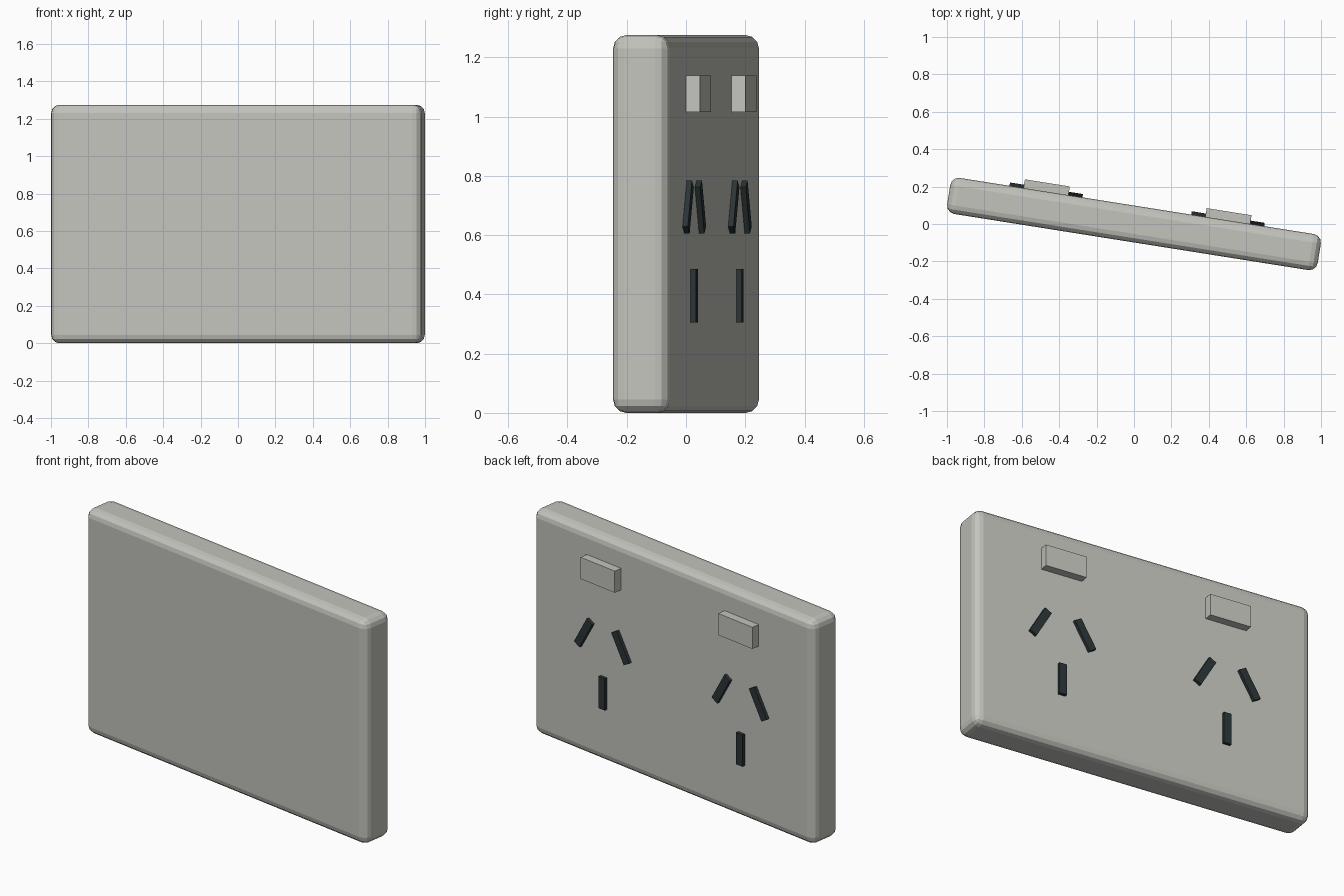
import bpy, math
from mathutils import Matrix

if "Cube" in bpy.data.objects:
    bpy.data.objects.remove(bpy.data.objects["Cube"])

TILT = Matrix.Rotation(math.radians(-9), 4, 'Z')   # whole plate is turned slightly
W, T, H = 2.006, 0.195, 1.275                      # plate width, thickness, height


def material(name, color):
    m = bpy.data.materials.new(name)
    m.diffuse_color = (*color, 1)
    m.use_nodes = True
    m.node_tree.nodes["Principled BSDF"].inputs["Base Color"].default_value = m.diffuse_color
    return m


ivory = material("warm_grey_plastic", (0.55, 0.55, 0.51))
dark = material("dark_slot", (0.024, 0.034, 0.037))


def box(name, size, center, mat, roll=0, bevel=0, segments=1):
    bpy.ops.mesh.primitive_cube_add(size=1)
    ob = bpy.context.object
    ob.name = name
    ob.data.transform(Matrix.Diagonal((*size, 1)))
    ob.matrix_world = TILT @ Matrix.Translation(center) @ Matrix.Rotation(roll, 4, 'Y')
    ob.data.materials.append(mat)
    if bevel:
        mod = ob.modifiers.new("rounded_edges", 'BEVEL')
        mod.width = bevel
        mod.segments = segments
    return ob


# Wall plate with rounded edges
box("wall_plate", (W, T, H), (0, 0, H / 2), ivory, bevel=0.045, segments=3)

# Two outlets on the back face, each with a rocker switch and three pin slots
for side, label in ((-1, "left"), (1, "right")):
    u = side * 0.492
    back = T / 2
    box(label + "_switch", (0.243, 0.08, 0.123), (u, back + 0.007, 1.077), ivory)
    for s, pin in ((-1, "a"), (1, "b")):
        box(f"{label}_angled_slot_{pin}", (0.045, 0.036, 0.18),
            (u + s * 0.133, back, 0.695), dark, roll=-s * math.radians(30))
    box(label + "_earth_slot", (0.045, 0.036, 0.18), (u, back, 0.395), dark)
